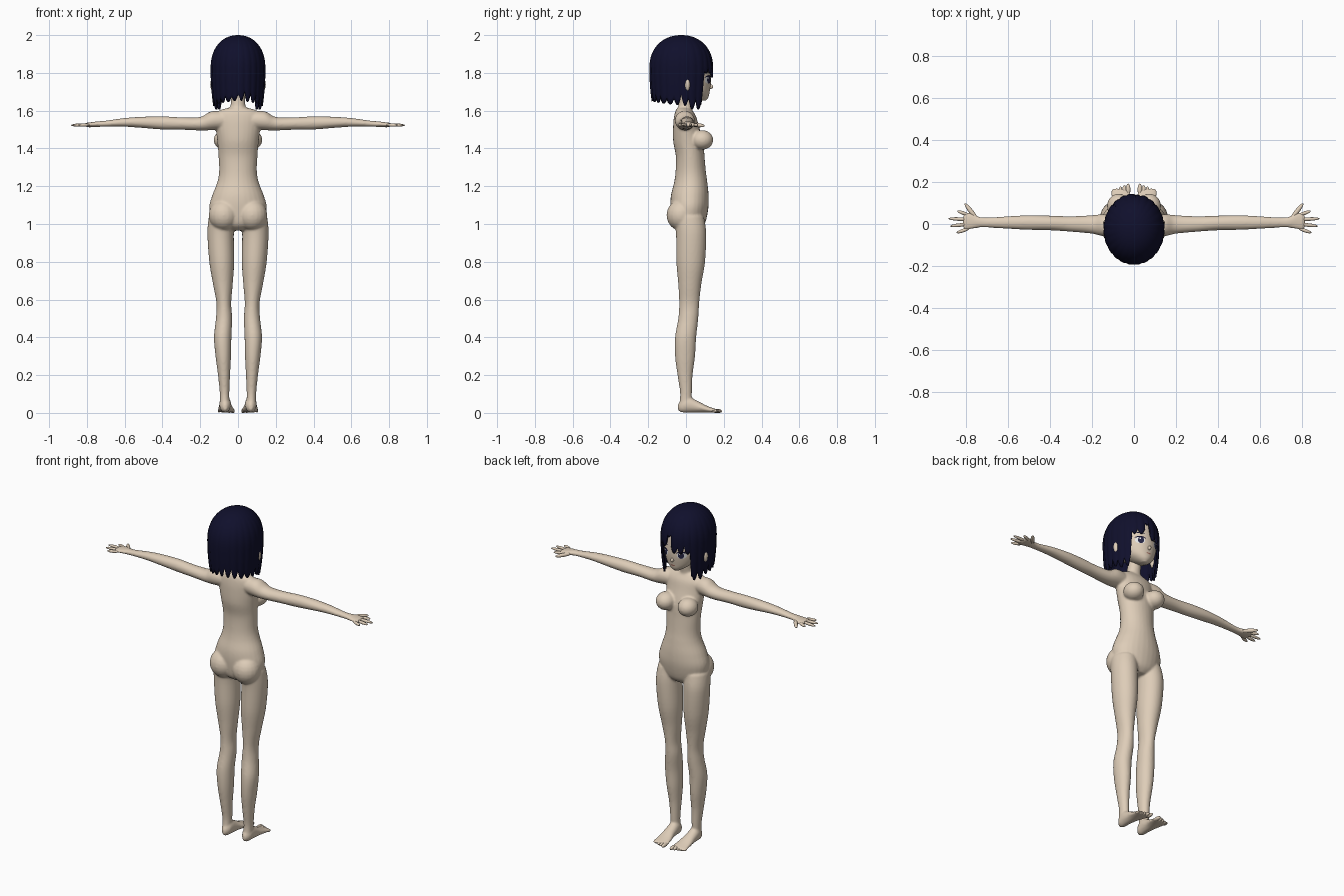
import bpy, bmesh, math, random
from mathutils import Vector, Matrix

random.seed(4)
if "Cube" in bpy.data.objects:
    bpy.data.objects.remove(bpy.data.objects["Cube"])


def material(name, r, g, b):
    mat = bpy.data.materials.new(name)
    mat.use_nodes = True
    mat.diffuse_color = (r, g, b, 1)
    mat.node_tree.nodes["Principled BSDF"].inputs["Base Color"].default_value = (r, g, b, 1)
    return mat


skin = material("skin", .73, .61, .48)
navy = material("navy_hair", .005, .005, .025)
white = material("eye_white", .8, .8, .8)
iris = material("dark_iris", .02, .02, .06)
lip = material("lip", .4, .17, .13)


def finish(name, bm, mat):
    bmesh.ops.recalc_face_normals(bm, faces=bm.faces)
    mesh = bpy.data.meshes.new(name)
    bm.to_mesh(mesh)
    bm.free()
    mesh.materials.append(mat)
    for poly in mesh.polygons:
        poly.use_smooth = True
    obj = bpy.data.objects.new(name, mesh)
    bpy.context.collection.objects.link(obj)
    return obj


def smooth_sections(sections, steps=5):
    """Catmull-Rom interpolation through a list of cross-sections."""
    pts = [Vector(s) for s in sections]
    pts = [pts[0]] + pts + [pts[-1]]
    out = []
    for a, b, c, d in zip(pts, pts[1:], pts[2:], pts[3:]):
        for k in range(steps):
            t = k / steps
            out.append(b + (c - a) * (t / 2) + (a * 2 - b * 5 + c * 4 - d) * (t * t / 2)
                       + (b * 3 - a - c * 3 + d) * (t ** 3 / 2))
    return out + [pts[-1]]


def loft(bm, axis, sections, side=1, sides=28):
    """Elliptical rings (position, centre u, centre v, radius u, radius v) along an axis."""
    rings = []
    for p, u, v, ru, rv in smooth_sections(sections):
        ring = []
        for i in range(sides):
            a = math.tau * i / sides
            uu, vv = u + ru * math.cos(a), v + rv * math.sin(a)
            co = {"x": (p, uu, vv), "y": (uu, p, vv), "z": (uu, vv, p)}[axis]
            ring.append(bm.verts.new((co[0] * side, co[1], co[2])))
        rings.append(ring)
    for low, high in zip(rings, rings[1:]):
        for i in range(sides):
            j = (i + 1) % sides
            bm.faces.new((low[i], low[j], high[j], high[i]))
    bm.faces.new(rings[0])
    bm.faces.new(rings[-1])


def ellipsoid(bm, centre, radii, rotation=Matrix()):
    bmesh.ops.create_uvsphere(bm, u_segments=20, v_segments=12, radius=1,
                              matrix=Matrix.Translation(centre) @ rotation @ Matrix.Diagonal((*radii, 1)))


def digit(bm, start, end, radius):
    """A slim rounded finger or toe between two points."""
    start, end = Vector(start), Vector(end)
    turn = (end - start).to_track_quat("Z", "Y").to_matrix().to_4x4()
    ellipsoid(bm, (start + end) / 2, (radius, radius, (end - start).length / 2), turn)


# Body: overlapping lofts fused into one smooth skin
torso = [(.965, 0, .02, .05, .05), (1.0, 0, .015, .13, .085), (1.08, 0, .018, .153, .1),
         (1.15, 0, .02, .137, .1), (1.22, 0, .025, .11, .088), (1.28, 0, .025, .1, .08),
         (1.36, 0, .022, .103, .076), (1.44, 0, .012, .11, .08), (1.52, 0, 0, .12, .068),
         (1.57, 0, -.005, .125, .058), (1.6, 0, -.01, .1, .045), (1.615, 0, -.01, .05, .035)]
neck = [(1.57, 0, -.008, .06, .045), (1.61, 0, -.006, .043, .038), (1.65, 0, 0, .038, .037),
        (1.72, 0, .005, .04, .04)]
leg = [(1.04, .085, .015, .07, .08), (.95, .092, .027, .07, .08), (.8, .086, .025, .066, .076),
       (.68, .08, .02, .052, .061), (.58, .075, .017, .039, .053), (.5, .074, .012, .043, .053),
       (.4, .081, -.002, .046, .056), (.3, .078, -.005, .041, .053), (.2, .074, -.005, .032, .04),
       (.1, .071, 0, .025, .031), (.03, .07, -.005, .025, .033)]
foot = [(-.042, .068, .03, .01, .018), (-.02, .068, .038, .026, .036), (.01, .068, .045, .031, .043),
        (.06, .067, .033, .034, .031), (.11, .064, .02, .043, .018), (.15, .062, .012, .047, .011),
        (.168, .062, .01, .042, .007)]
arm = [(.06, -.008, 1.55, .045, .045), (.14, -.006, 1.547, .053, .05), (.2, -.002, 1.531, .044, .036),
       (.3, 0, 1.532, .037, .033), (.4, .005, 1.535, .035, .035), (.5, .007, 1.538, .035, .03),
       (.6, .007, 1.538, .03, .023), (.7, .007, 1.531, .024, .016), (.74, .009, 1.529, .027, .015),
       (.77, .014, 1.527, .038, .013), (.8, .013, 1.525, .041, .011), (.815, .012, 1.524, .035, .008)]

bm = bmesh.new()
loft(bm, "z", torso)
loft(bm, "z", neck)
for s in (1, -1):
    loft(bm, "z", leg, s)
    loft(bm, "y", foot, s)
    loft(bm, "x", arm, s)
    ellipsoid(bm, (.076 * s, -.025, 1.047), (.079, .078, .083))
    ellipsoid(bm, (.073 * s, .085, 1.445), (.056, .06, .052))
body = finish("body", bm, skin)
remesh = body.modifiers.new("fuse", "REMESH")
remesh.mode = "VOXEL"
remesh.voxel_size = .006
remesh.use_smooth_shade = True
relax = body.modifiers.new("relax", "SMOOTH")
relax.factor = .5
relax.iterations = 7

# Fingers and toes
tips = [(.842, .062), (.884, .026), (.876, -.01), (.845, -.042)]
for s, label in ((1, "left"), (-1, "right")):
    bm = bmesh.new()
    for k, (x, y) in enumerate(tips):
        digit(bm, (.785 * s, .042 - .021 * k, 1.525), (x * s, y, 1.523), .0085)
    digit(bm, (.745 * s, .02, 1.527), (.806 * s, .098, 1.52), .011)
    finish(label + "_fingers", bm, skin)
    bm = bmesh.new()
    for k in range(5):
        x = .028 + .018 * k
        digit(bm, (x * s, .135, .011), (x * s, .192 - .007 * k, .009), .011 - .001 * k)
    finish(label + "_toes", bm, skin)

# Head with tapered chin, nose and ears
head = [(1.653, 0, .085, .015, .018), (1.67, 0, .068, .045, .05), (1.7, 0, .043, .08, .082),
        (1.75, 0, .01, .108, .122), (1.8, 0, -.008, .12, .138), (1.88, 0, -.02, .118, .138),
        (1.94, 0, -.03, .085, .1), (1.965, 0, -.03, .03, .04)]
bm = bmesh.new()
loft(bm, "z", head, sides=40)
ellipsoid(bm, (0, .13, 1.727), (.009, .014, .012))
for s in (1, -1):
    ellipsoid(bm, (.13 * s, .006, 1.738), (.017, .016, .035))
finish("head", bm, skin)
head_rings = smooth_sections(head)


def face_y(x, z):
    """Front surface of the head at a given point."""
    for low, high in zip(head_rings, head_rings[1:]):
        if low[0] <= z <= high[0]:
            ring = low.lerp(high, (z - low[0]) / (high[0] - low[0]))
            return ring[2] + ring[4] * math.sqrt(max(0, 1 - (x / ring[3]) ** 2))
    return 0


def plate(name, mat, x, z, rx, rz, lift, bend=0):
    """Thin oval following the face."""
    bm = bmesh.new()
    rings = []
    for r in (.02, .5, 1):
        ring = []
        for i in range(20):
            a = math.tau * i / 20
            px = x + rx * r * math.cos(a)
            pz = z + rz * r * math.sin(a) - bend * (r * math.cos(a)) ** 2
            ring.append(bm.verts.new((px, face_y(px, pz) + lift, pz)))
        rings.append(ring)
    for inner, outer in zip(rings, rings[1:]):
        for i in range(20):
            j = (i + 1) % 20
            bm.faces.new((inner[i], inner[j], outer[j], outer[i]))
    bm.faces.new(rings[0])
    finish(name, bm, mat)


# Painted face
for s, label in ((1, "left"), (-1, "right")):
    plate(label + "_eye_white", white, .053 * s, 1.763, .024, .02, .002)
    plate(label + "_iris", iris, .051 * s, 1.764, .015, .02, .004)
    plate(label + "_eye_glint", white, .051 * s + .005, 1.772, .004, .005, .005)
    plate(label + "_lashes", navy, .054 * s, 1.784, .028, .004, .005, .008)
    plate(label + "_eyebrow", navy, .052 * s, 1.812, .024, .003, .003, .006)
plate("mouth", lip, 0, 1.694, .015, .0035, .003, -.003)


# Bobbed hair: a shell whose hem changes with direction and ends in tufts
def hem(deg):
    d = abs(deg)
    if d > 76:
        return 1.622 + .03 * (d - 76) / 104
    if d > 43:
        return 1.605
    if 2 < deg < 14:
        return 1.865
    return 1.798 if deg > 0 else 1.775


def fullness(z):
    if z > 1.82:
        return max(0, 1 - ((z - 1.82) / .18) ** 2.3) ** .476
    return 1 - .1 * ((1.82 - z) / .2) ** 2


bm = bmesh.new()
columns, rows, tuft = 144, 22, 6
depths = [random.uniform(.02, .065) for _ in range(columns // tuft)]
crown = bm.verts.new((0, -.035, 2))
strands = []
for i in range(columns):
    deg = 360 * i / columns - 180
    a = math.radians(deg)
    edge = abs(i % tuft - tuft / 2) / (tuft / 2)
    bottom = hem(deg) + depths[i // tuft] * edge ** 2
    strand = []
    for k in range(1, rows + 1):
        z = 2 - (2 - bottom) * (k / rows) ** 1.8
        r = fullness(z) * (1 - .025 * edge ** 2 * k / rows)
        strand.append(bm.verts.new((.146 * r * math.sin(a), -.025 + .17 * r * math.cos(a), z)))
    strands.append(strand)
for i in range(columns):
    here, there = strands[i - 1], strands[i]
    bm.faces.new((crown, here[0], there[0]))
    for k in range(rows - 1):
        bm.faces.new((here[k], here[k + 1], there[k + 1], there[k]))
hair = finish("hair", bm, navy)
shell = hair.modifiers.new("thickness", "SOLIDIFY")
shell.thickness = .01
shell.offset = -1
